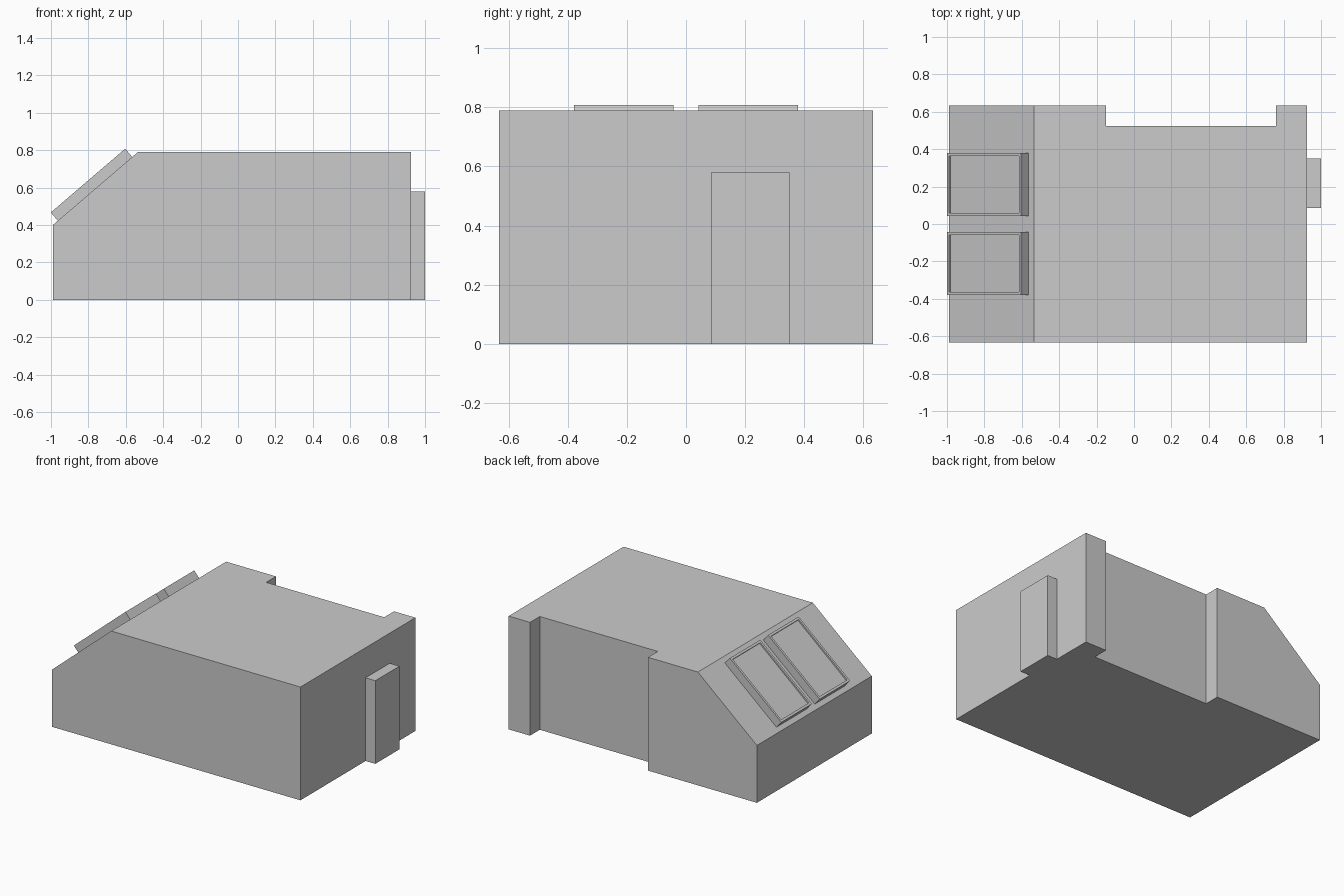
import bpy, bmesh, math
from mathutils import Matrix, Vector

if "Cube" in bpy.data.objects:
    bpy.data.objects.remove(bpy.data.objects["Cube"])


def add_object(name, bm):
    bmesh.ops.recalc_face_normals(bm, faces=bm.faces)
    mesh = bpy.data.meshes.new(name)
    bm.to_mesh(mesh)
    bm.free()
    obj = bpy.data.objects.new(name, mesh)
    bpy.context.collection.objects.link(obj)
    return obj


def box_bm(lo, hi):
    lo, hi = Vector(lo), Vector(hi)
    bm = bmesh.new()
    bmesh.ops.create_cube(bm, size=1)
    bmesh.ops.scale(bm, vec=hi - lo, verts=bm.verts)
    bmesh.ops.translate(bm, vec=(lo + hi) / 2, verts=bm.verts)
    return bm


HALF_W = 0.633
PROFILE = [(-0.99, 0), (0.925, 0), (0.925, 0.79), (-0.535, 0.79), (-0.99, 0.40)]
SLOPE = math.atan2(0.79 - 0.40, 0.99 - 0.535)

# Main building: side profile extruded across the width
bm = bmesh.new()
face = bm.faces.new([bm.verts.new((x, -HALF_W, z)) for x, z in PROFILE])
side = bmesh.ops.extrude_face_region(bm, geom=[face])["geom"]
bmesh.ops.translate(bm, vec=(0, 2 * HALF_W, 0),
                    verts=[v for v in side if isinstance(v, bmesh.types.BMVert)])
building = add_object("building_body", bm)

# Full-height recess in the back wall
cutter = add_object("recess_cutter", box_bm((-0.15, 0.525, -0.1), (0.76, 0.8, 0.9)))
cutter.hide_render = True
cut = building.modifiers.new("back_recess", 'BOOLEAN')
cut.operation = 'DIFFERENCE'
cut.solver = 'EXACT'
cut.object = cutter
bpy.context.view_layer.objects.active = building
bpy.ops.object.modifier_apply(modifier=cut.name)
bpy.data.objects.remove(cutter)

# Door block on the right wall
add_object("door_block", box_bm((0.925, 0.085, 0), (1.0, 0.35, 0.58)))

# Two framed roof windows with sunken panes, lying on the slope
for name, y in (("roof_window_back", 0.211), ("roof_window_front", -0.211)):
    bm = box_bm((-0.262, -0.168, 0), (0.262, 0.168, 0.06))
    top = [f for f in bm.faces if f.normal.z > 0.9]
    bmesh.ops.inset_region(bm, faces=top, thickness=0.016, use_even_offset=True)
    pane = bmesh.ops.extrude_face_region(bm, geom=top)["geom"]
    bmesh.ops.delete(bm, geom=top, context='FACES')
    bmesh.ops.translate(bm, vec=(0, 0, -0.01),
                        verts=[v for v in pane if isinstance(v, bmesh.types.BMVert)])
    place = Matrix.Translation((-0.763, y, 0.592)) @ Matrix.Rotation(-SLOPE, 4, 'Y')
    bmesh.ops.transform(bm, matrix=place, verts=bm.verts)
    add_object(name, bm)
